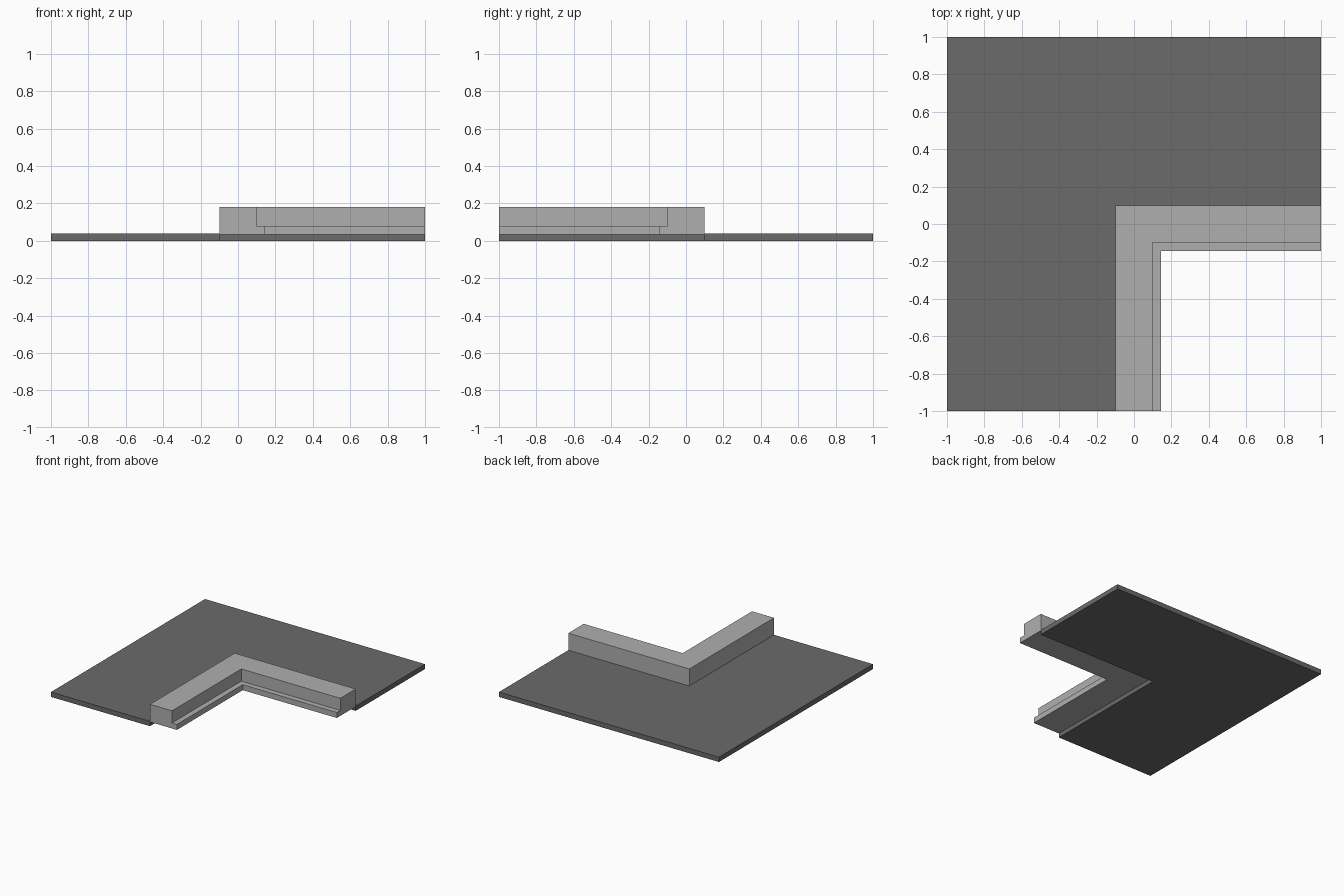
import bpy, bmesh

if "Cube" in bpy.data.objects:
    bpy.data.objects.remove(bpy.data.objects["Cube"])


def material(name, value):
    m = bpy.data.materials.new(name)
    m.diffuse_color = (value, value, value, 1)
    m.use_nodes = True
    m.node_tree.nodes["Principled BSDF"].inputs["Base Color"].default_value = m.diffuse_color
    return m


def corner_sweep(name, profile, mat):
    """Sweep a (offset, height) profile round a mitred 90 degree corner."""
    bm = bmesh.new()
    rings = []
    for place in (lambda d: (d, -1), lambda d: (d, -d), lambda d: (1, -d)):
        rings.append([bm.verts.new((*place(d), z)) for d, z in profile])
    n = len(profile)
    for a, b in zip(rings, rings[1:]):
        for i in range(n):
            j = (i + 1) % n
            bm.faces.new((a[i], a[j], b[j], b[i]))
    bm.faces.new(rings[0])
    bm.faces.new(rings[-1])
    bmesh.ops.recalc_face_normals(bm, faces=bm.faces)
    mesh = bpy.data.meshes.new(name)
    bm.to_mesh(mesh)
    bm.free()
    mesh.materials.append(mat)
    obj = bpy.data.objects.new(name, mesh)
    bpy.context.collection.objects.link(obj)
    return obj


asphalt = material("dark asphalt", 0.145)
concrete = material("light concrete", 0.43)

# L-shaped road slab
corner_sweep("road_slab", [(-1, 0), (-0.1, 0), (-0.1, 0.04), (-1, 0.04)], asphalt)

# Stepped kerb with a low ledge on its inner side
corner_sweep("kerb", [(-0.1, 0.035), (0.145, 0.035), (0.145, 0.08),
                      (0.1, 0.08), (0.1, 0.18), (-0.1, 0.18)], concrete)
